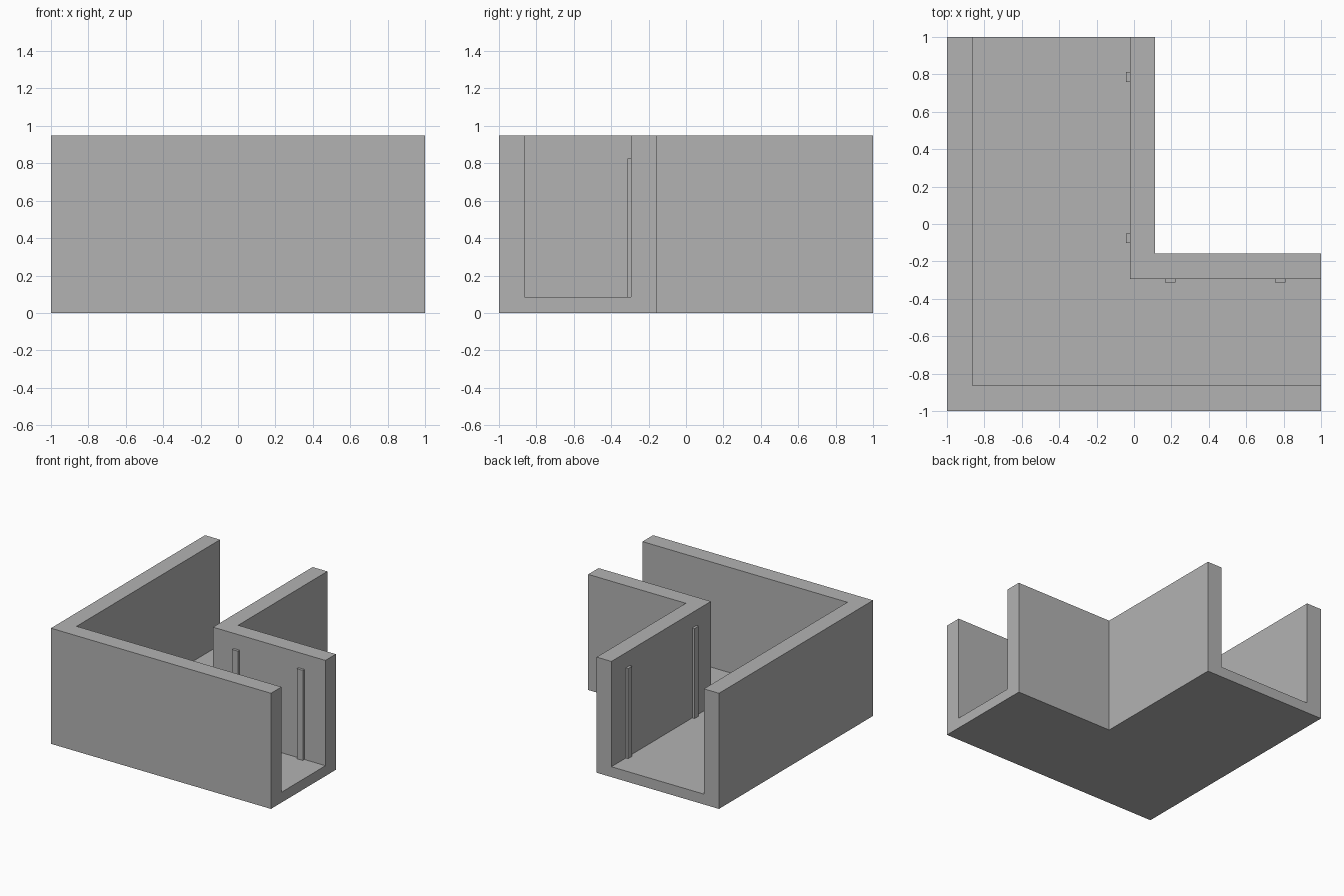
import bpy
import bmesh

cube = bpy.data.objects.get("Cube")
if cube:
    bpy.data.objects.remove(cube, do_unlink=True)

HEIGHT, FLOOR = 0.95, 0.085

grey = bpy.data.materials.new("plain grey")
grey.use_nodes = True
colour = (0.45, 0.45, 0.45, 1)
grey.diffuse_color = colour
grey.node_tree.nodes["Principled BSDF"].inputs["Base Color"].default_value = colour


def add_object(name, bm):
    bmesh.ops.recalc_face_normals(bm, faces=bm.faces)
    mesh = bpy.data.meshes.new(name)
    bm.to_mesh(mesh)
    bm.free()
    mesh.materials.append(grey)
    obj = bpy.data.objects.new(name, mesh)
    bpy.context.collection.objects.link(obj)
    return obj


# Corner channel: a U profile swept round a mitred corner.
# Each point gives x in the rear arm, y in the side arm, and z.
profile = [
    (-1, -1, 0), (-1, -1, HEIGHT),
    (-0.863, -0.863, HEIGHT), (-0.863, -0.863, FLOOR),
    (-0.022, -0.293, FLOOR), (-0.022, -0.293, HEIGHT),
    (0.112, -0.158, HEIGHT), (0.112, -0.158, 0),
]
bm = bmesh.new()
side_end = [bm.verts.new((1, y, z)) for x, y, z in profile]
corner = [bm.verts.new((x, y, z)) for x, y, z in profile]
rear_end = [bm.verts.new((x, 1, z)) for x, y, z in profile]
for a, b in ((side_end, corner), (corner, rear_end)):
    for i in range(len(profile)):
        j = (i + 1) % len(profile)
        bm.faces.new((a[i], a[j], b[j], b[i]))
bm.faces.new(side_end)
bm.faces.new(rear_end)
bmesh.ops.dissolve_limit(bm, angle_limit=0.01, verts=bm.verts, edges=bm.edges)
add_object("corner_channel", bm)


# Thin upright ribs on the inner walls
def add_rib(name, x0, x1, y0, y1, z0=FLOOR, z1=0.825):
    bm = bmesh.new()
    bmesh.ops.create_cube(bm, size=1)
    bmesh.ops.scale(bm, vec=(x1 - x0, y1 - y0, z1 - z0), verts=bm.verts)
    bmesh.ops.translate(bm, vec=((x0 + x1) / 2, (y0 + y1) / 2, (z0 + z1) / 2), verts=bm.verts)
    add_object(name, bm)


for i, y in enumerate((-0.102, 0.76)):
    add_rib(f"rear_arm_rib_{i + 1}", -0.043, -0.022, y, y + 0.052)
for i, x in enumerate((0.167, 0.755)):
    add_rib(f"side_arm_rib_{i + 1}", x, x + 0.054, -0.314, -0.293)
